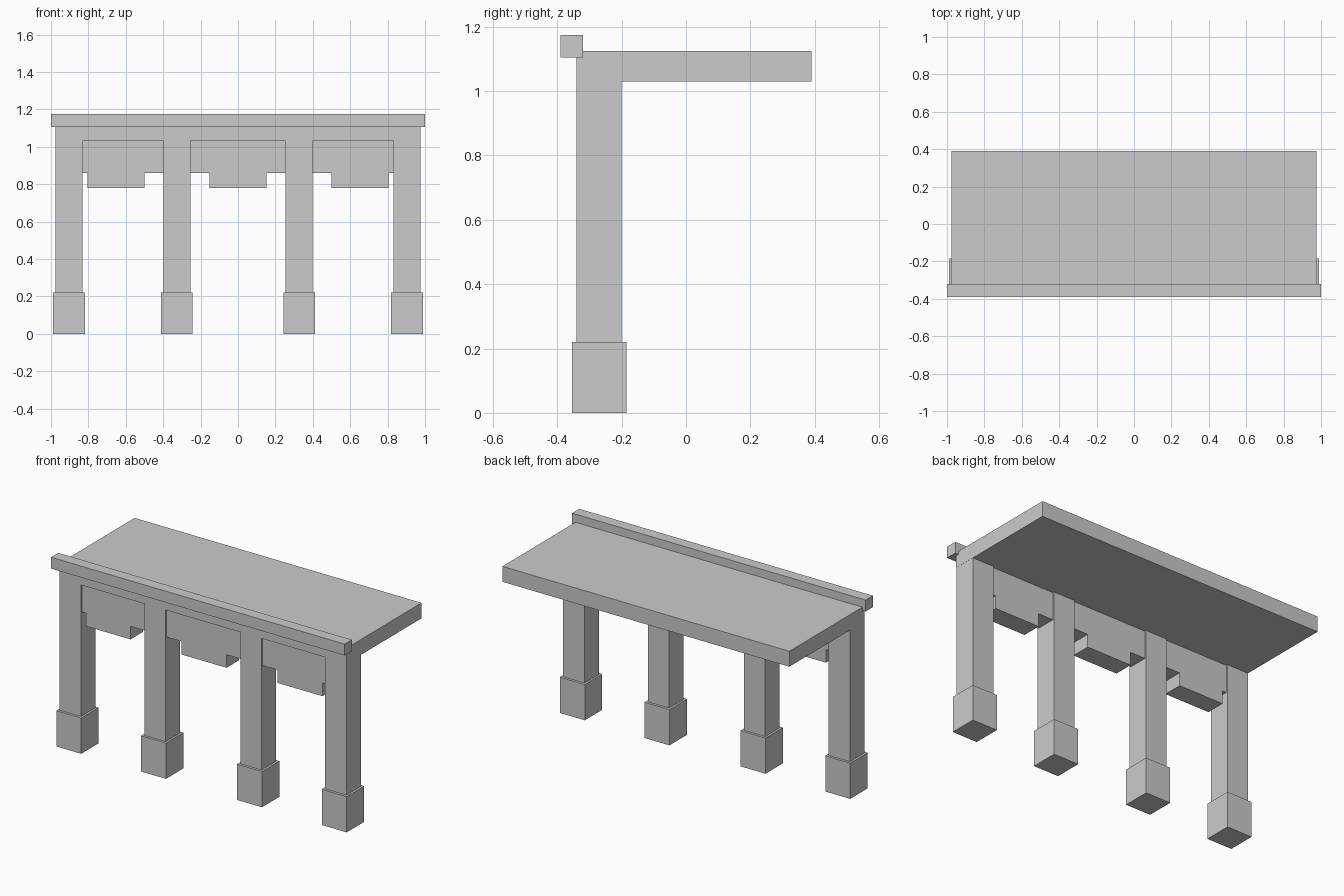
import bpy

# Remove the default cube
default = bpy.data.objects.get("Cube")
if default:
    bpy.data.objects.remove(default, do_unlink=True)

# Single plain stone colour
stone = bpy.data.materials.new("grey_stone")
stone.use_nodes = True
GREY = (0.6, 0.6, 0.6, 1.0)
stone.diffuse_color = GREY
stone.node_tree.nodes["Principled BSDF"].inputs["Base Color"].default_value = GREY


def box(name, x, y, z):
    """Box spanning the given (low, high) range on each axis."""
    bpy.ops.mesh.primitive_cube_add(size=1)
    obj = bpy.context.object
    obj.name = name
    for v in obj.data.vertices:
        for axis, (low, high) in enumerate((x, y, z)):
            v.co[axis] = high if v.co[axis] > 0 else low
    obj.data.materials.append(stone)
    return obj


def span(centre, width):
    return centre - width / 2, centre + width / 2


SLAB_BOTTOM, SLAB_TOP = 1.03, 1.125
COLUMN_WIDTH = 0.145
columns = (-0.904, -0.327, 0.327, 0.904)

# Roof slab and the rail along its front edge
box("roof_slab", (-0.977, 0.977), (-0.34, 0.39), (SLAB_BOTTOM, SLAB_TOP))
box("front_rail", (-1, 1), (-0.39, -0.32), (1.105, 1.175))

# Square columns on wider plinths
for i, x in enumerate(columns, 1):
    box(f"column_{i}", span(x, COLUMN_WIDTH), (-0.34, -0.2), (0.22, SLAB_BOTTOM))
    box(f"plinth_{i}", span(x, 0.17), (-0.355, -0.185), (0, 0.22))

# Stepped panels hanging between the columns
panel_depth = (-0.33, -0.21)
for i, (left, right) in enumerate(zip(columns, columns[1:]), 1):
    bay = (left + COLUMN_WIDTH / 2, right - COLUMN_WIDTH / 2)
    box(f"bay_panel_{i}", bay, panel_depth, (0.86, SLAB_BOTTOM))
    box(f"bay_drop_{i}", span((i - 2) * 0.653, 0.305), panel_depth, (0.78, 0.86))
